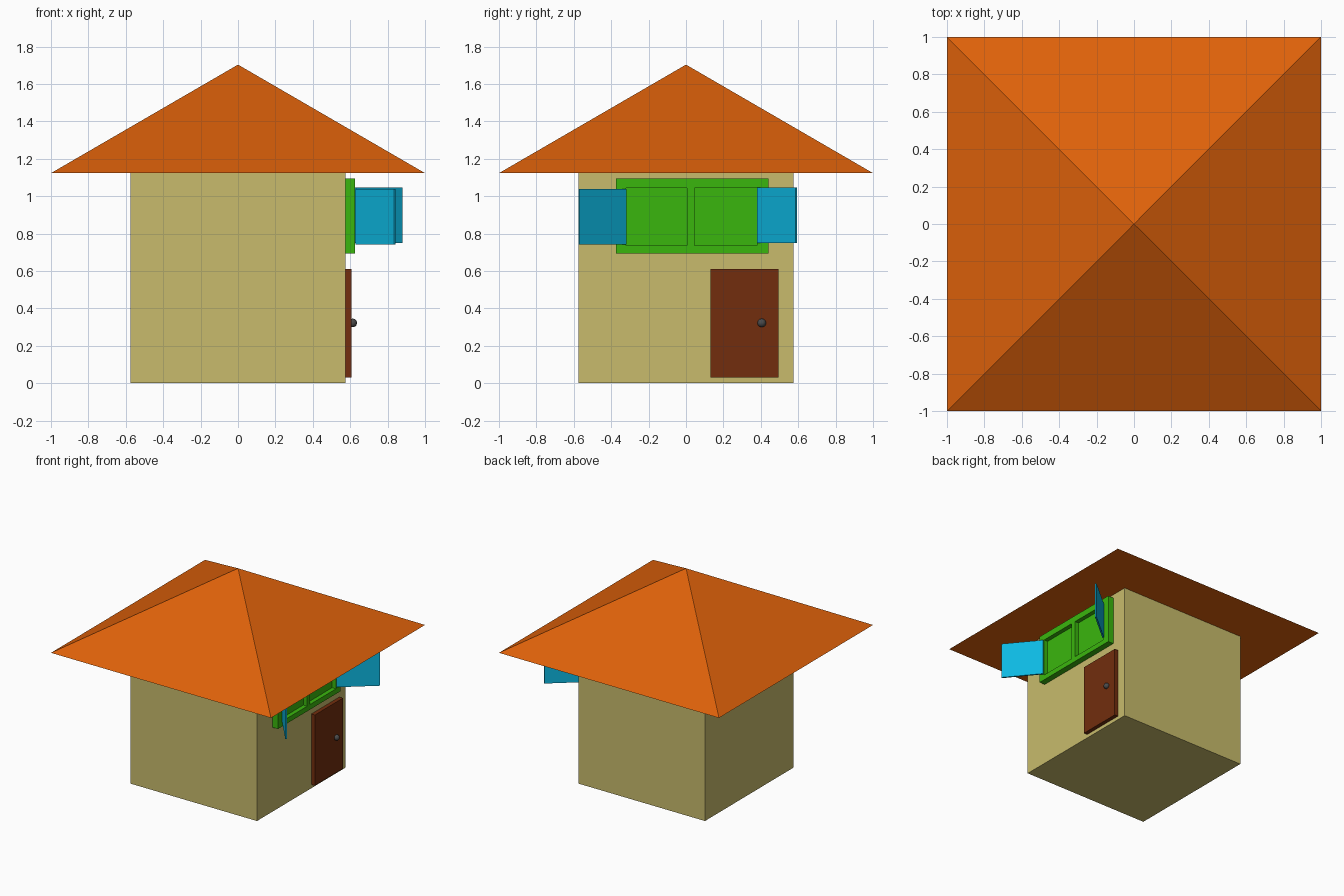
import bpy, bmesh, math
from mathutils import Matrix, Vector

if "Cube" in bpy.data.objects:
    bpy.data.objects.remove(bpy.data.objects["Cube"])


def material(name, rgb):
    m = bpy.data.materials.new(name)
    m.diffuse_color = (*rgb, 1)
    m.use_nodes = True
    m.node_tree.nodes["Principled BSDF"].inputs["Base Color"].default_value = m.diffuse_color
    return m


WALL = material("plaster", (0.58, 0.50, 0.15))
ROOF = material("roof_tile", (0.73, 0.12, 0.003))
GREEN = material("green_paint", (0.042, 0.47, 0.004))
BLUE = material("blue_paint", (0.004, 0.48, 0.76))
BROWN = material("brown_wood", (0.17, 0.027, 0.004))
METAL = material("dark_metal", (0.07, 0.07, 0.07))


def finish(bm, name, mat):
    bmesh.ops.recalc_face_normals(bm, faces=bm.faces)
    me = bpy.data.meshes.new(name)
    bm.to_mesh(me)
    bm.free()
    me.materials.append(mat)
    ob = bpy.data.objects.new(name, me)
    bpy.context.collection.objects.link(ob)
    return ob


def box(name, lo, hi, mat):
    lo, hi = Vector(lo), Vector(hi)
    bm = bmesh.new()
    bmesh.ops.create_cube(bm, size=1, matrix=Matrix.Translation((lo + hi) / 2)
                          @ Matrix.Diagonal((*(hi - lo), 1)))
    return finish(bm, name, mat)


# House body and door
box("walls", (-0.575, -0.575, 0), (0.575, 0.575, 1.123), WALL)
box("door", (0.575, 0.13, 0.03), (0.607, 0.495, 0.61), BROWN)

# Four-sided hipped roof
bm = bmesh.new()
bmesh.ops.create_cone(bm, cap_ends=True, segments=4, radius1=math.sqrt(2), radius2=0,
                      depth=0.58, matrix=Matrix.Translation((0, 0, 1.413))
                      @ Matrix.Rotation(math.pi / 4, 4, "Z"))
bmesh.ops.remove_doubles(bm, verts=bm.verts, dist=1e-4)
finish(bm, "roof", ROOF)

# Door knob
bm = bmesh.new()
bmesh.ops.create_uvsphere(bm, u_segments=24, v_segments=12, radius=0.023,
                          matrix=Matrix.Translation((0.613, 0.405, 0.322)))
for f in bm.faces:
    f.smooth = True
finish(bm, "door_knob", METAL)

# Window frame: front grid with two recessed panes, extruded back to the wall
ys = [-0.375, -0.32, 0.005, 0.045, 0.38, 0.44]
zs = [0.693, 0.735, 1.043, 1.095]
bm = bmesh.new()
grid = [[bm.verts.new((0.625, y, z)) for z in zs] for y in ys]
panes = []
for i in range(5):
    for j in range(3):
        f = bm.faces.new((grid[i][j], grid[i + 1][j], grid[i + 1][j + 1], grid[i][j + 1]))
        if j == 1 and i in (1, 3):
            panes.append(f)
rim = [e for e in bm.edges if e.is_boundary]
for f in bmesh.ops.extrude_discrete_faces(bm, faces=panes)["faces"]:
    bmesh.ops.translate(bm, verts=f.verts, vec=(-0.035, 0, 0))
out = bmesh.ops.extrude_edge_only(bm, edges=rim)["geom"]
bmesh.ops.translate(bm, verts=[g for g in out if isinstance(g, bmesh.types.BMVert)],
                    vec=(-0.05, 0, 0))
bmesh.ops.holes_fill(bm, edges=[e for e in bm.edges if e.is_boundary], sides=0)
finish(bm, "window_frame", GREEN)

# Open shutters: thin panels swung out from the hinge edges
for name, hinge, tip, z in (("shutter_front", (0.632, -0.322), (0.838, -0.572), 0.742),
                            ("shutter_back", (0.628, 0.383), (0.876, 0.59), 0.75)):
    d = Vector(tip) - Vector(hinge)
    ob = box(name, (0, -0.006, 0), (d.length, 0.006, 0.295), BLUE)
    ob.location = (*hinge, z)
    ob.rotation_euler.z = math.atan2(d.y, d.x)
